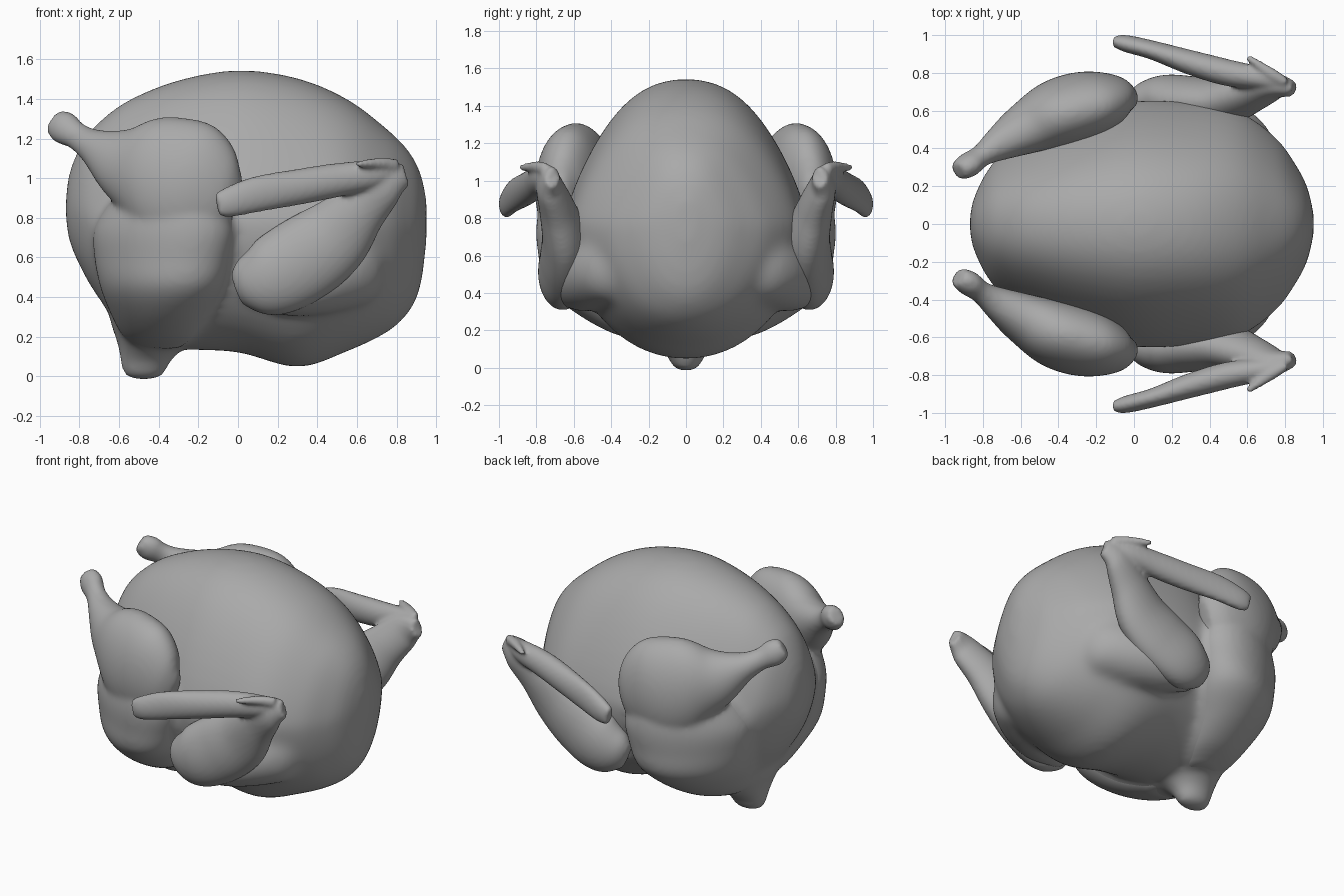
import bpy, bmesh, math
from mathutils import Vector

skin = bpy.data.materials.new("grey_skin")
skin.diffuse_color = (0.4, 0.4, 0.4, 1)
SEG = 48
BOTH = (1, -1)


def refine(rows, steps=6):
    """Catmull-Rom interpolation of a short table of rows."""
    out = []
    for i in range(len(rows) - 1):
        a, b, c, d = (rows[max(0, min(len(rows) - 1, k))] for k in range(i - 1, i + 3))
        for s in range(steps):
            t = s / steps
            out.append([0.5 * (2 * q + (r - p) * t + (2 * p - 5 * q + 4 * r - u) * t * t
                               + (3 * q - p - 3 * r + u) * t ** 3)
                        for p, q, r, u in zip(a, b, c, d)])
    out.append(list(rows[-1]))
    return out


def skin_rings(bm, rings):
    """Bridge rings of points and close both ends with fans."""
    loops = [[bm.verts.new(p) for p in ring] for ring in rings]
    for a, b in zip(loops, loops[1:]):
        for i in range(SEG):
            j = (i + 1) % SEG
            bm.faces.new((a[i], a[j], b[j], b[i]))
    for ring in (loops[0], loops[-1]):
        mid = bm.verts.new(sum((v.co for v in ring), Vector()) / SEG)
        for i in range(SEG):
            bm.faces.new((ring[i], ring[(i + 1) % SEG], mid))


def limb(bm, rows, level=False, sides=(1,), shear=0.0):
    """Tapered elliptical tube; rows are x, y, z, sideways radius, other radius."""
    rows = refine(rows)
    pts = [Vector(r[:3]) for r in rows]
    rings = []
    for i, r in enumerate(rows):
        t = (pts[min(i + 1, len(pts) - 1)] - pts[max(i - 1, 0)]).normalized()
        if level:
            t = Vector((0, 0, -1))
        side = Vector((0, 1, 0))
        side = (side - t * side.dot(t)).normalized()
        up = t.cross(side)
        ra, rb = max(r[3], 0.004), max(r[4], 0.004)
        ring = [pts[i] + side * ra * math.cos(k * math.tau / SEG)
                + up * rb * math.sin(k * math.tau / SEG) for k in range(SEG)]
        for p in ring:
            p.y += shear * (p.x - r[0])
        rings.append(ring)
    for s in sides:
        skin_rings(bm, [[Vector((p.x, p.y * s, p.z)) for p in ring] for ring in rings])


def finish(bm, name, voxel, smooth, mirror=False):
    """Fuse the overlapping pieces into one soft skin."""
    bmesh.ops.recalc_face_normals(bm, faces=bm.faces[:])
    me = bpy.data.meshes.new(name)
    bm.to_mesh(me)
    bm.free()
    me.materials.append(skin)
    for p in me.polygons:
        p.use_smooth = True
    ob = bpy.data.objects.new(name, me)
    bpy.context.collection.objects.link(ob)
    rm = ob.modifiers.new("fuse", 'REMESH')
    rm.mode = 'VOXEL'
    rm.voxel_size = voxel
    rm.use_smooth_shade = True
    sm = ob.modifiers.new("soften", 'SMOOTH')
    sm.factor = 0.5
    sm.iterations = smooth
    if mirror:
        mi = ob.modifiers.new("mirror", 'MIRROR')
        mi.use_axis = (False, True, False)
        mi.use_mirror_merge = False
    return ob


# body: egg-shaped sections along x (x, bottom, top, half width, widest height)
body = [(-0.870, 0.80, 0.90, 0.04, 0.85), (-0.848, 0.67, 1.04, 0.14, 0.85),
        (-0.78, 0.52, 1.19, 0.28, 0.82), (-0.70, 0.39, 1.285, 0.37, 0.78),
        (-0.55, 0.20, 1.395, 0.46, 0.77), (-0.30, 0.14, 1.495, 0.57, 0.77),
        (0.0, 0.12, 1.545, 0.65, 0.77), (0.30, 0.045, 1.505, 0.645, 0.77),
        (0.55, 0.125, 1.40, 0.60, 0.77), (0.75, 0.22, 1.25, 0.46, 0.76),
        (0.86, 0.32, 1.14, 0.31, 0.76), (0.92, 0.45, 1.03, 0.19, 0.78),
        (0.952, 0.68, 0.90, 0.05, 0.80)]
bm = bmesh.new()
rings = []
for x, zb, zt, hw, zw in refine(body):
    ring = []
    for k in range(SEG):
        a = k * math.tau / SEG
        c, s = math.cos(a), math.sin(a)
        # upper sides slope in towards a rounded top
        pinch = 1 - (0.12 if s > 0 else 0.02) * abs(math.sin(2 * a))
        ring.append(Vector((x, hw * pinch * c,
                            zw + s * ((zt - zw) if s > 0 else (zw - zb)))))
    rings.append(ring)
skin_rings(bm, rings)
# tail stub
limb(bm, [(-0.475, 0, -0.018, 0.05, 0.075), (-0.475, 0, 0.015, 0.08, 0.11),
          (-0.465, 0, 0.08, 0.115, 0.13), (-0.43, 0, 0.17, 0.22, 0.18),
          (-0.40, 0, 0.28, 0.32, 0.25)], True)
# roots of the thighs
thigh = [(-0.34, 0.52, 0.98, 0.16, 0.18), (-0.35, 0.50, 0.90, 0.25, 0.28),
         (-0.37, 0.49, 0.75, 0.285, 0.355), (-0.38, 0.48, 0.60, 0.285, 0.345),
         (-0.385, 0.45, 0.45, 0.29, 0.31), (-0.395, 0.34, 0.32, 0.275, 0.25),
         (-0.40, 0.22, 0.20, 0.20, 0.18), (-0.40, 0.14, 0.14, 0.10, 0.10)]
limb(bm, thigh, True, BOTH, 0.35)
# upper arms running into the breast
limb(bm, [(0.04, 0.62, 0.42, 0.06, 0.09), (0.25, 0.57, 0.45, 0.16, 0.15),
          (0.43, 0.48, 0.50, 0.20, 0.19), (0.58, 0.38, 0.57, 0.18, 0.22),
          (0.70, 0.26, 0.60, 0.10, 0.15)], False, BOTH)
finish(bm, "body_with_tail_and_shoulders", 0.019, 30)

# legs: drumstick with bone knob, blended into the thigh
bm = bmesh.new()
limb(bm, [(-0.932, 0.28, 1.29, 0.05, 0.062), (-0.88, 0.31, 1.255, 0.066, 0.086),
          (-0.81, 0.36, 1.21, 0.06, 0.07), (-0.72, 0.42, 1.155, 0.09, 0.097),
          (-0.58, 0.50, 1.08, 0.135, 0.19), (-0.42, 0.58, 1.03, 0.175, 0.295),
          (-0.25, 0.635, 0.96, 0.175, 0.33), (-0.10, 0.665, 0.90, 0.125, 0.25),
          (-0.01, 0.66, 0.87, 0.05, 0.12)])
limb(bm, thigh, True, (1,), 0.35)
finish(bm, "legs", 0.015, 14, True)

# wings: forearm, folded tip and thumb
bm = bmesh.new()
limb(bm, [(-0.005, 0.64, 0.44, 0.05, 0.08), (0.05, 0.65, 0.46, 0.10, 0.14),
          (0.17, 0.66, 0.50, 0.13, 0.20), (0.33, 0.65, 0.59, 0.13, 0.215),
          (0.48, 0.65, 0.70, 0.12, 0.195), (0.62, 0.69, 0.85, 0.095, 0.14),
          (0.74, 0.73, 0.97, 0.07, 0.11), (0.84, 0.715, 1.02, 0.04, 0.06)])
limb(bm, [(0.84, 0.715, 1.03, 0.02, 0.04), (0.70, 0.765, 1.02, 0.055, 0.07),
          (0.50, 0.80, 0.99, 0.07, 0.085), (0.30, 0.855, 0.955, 0.065, 0.09),
          (0.10, 0.92, 0.92, 0.05, 0.09), (-0.04, 0.955, 0.88, 0.045, 0.077),
          (-0.105, 0.968, 0.865, 0.03, 0.058)])
limb(bm, [(0.80, 0.75, 1.06, 0.028, 0.035), (0.72, 0.80, 1.075, 0.03, 0.03),
          (0.60, 0.885, 1.07, 0.016, 0.016)])
finish(bm, "wings", 0.013, 5, True)
